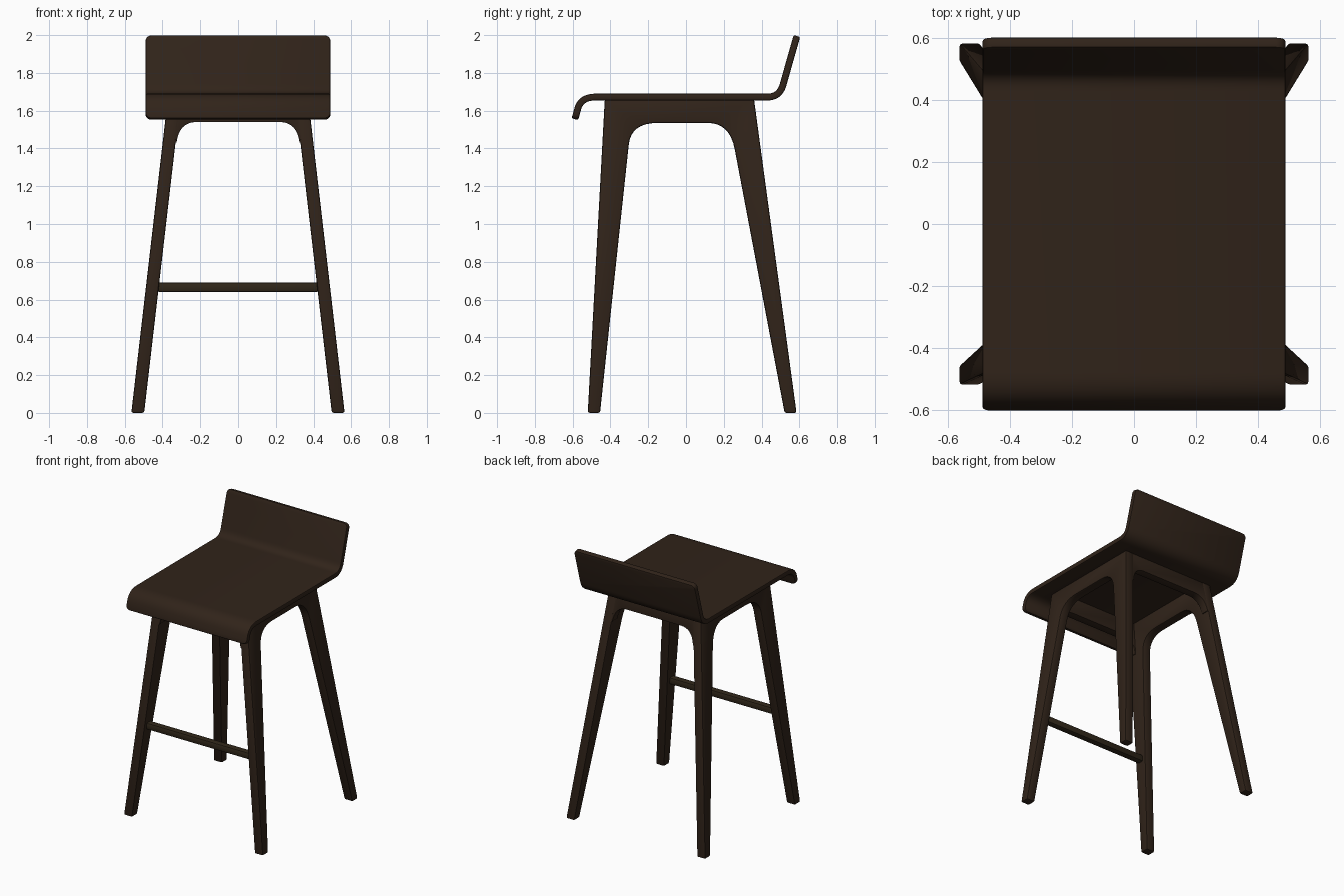
import bpy, bmesh
from mathutils import Vector

if "Cube" in bpy.data.objects:
    bpy.data.objects.remove(bpy.data.objects["Cube"])

wood = bpy.data.materials.new("dark_wood")
wood.diffuse_color = (0.030, 0.017, 0.010, 1)
wood.use_nodes = True
wood.node_tree.nodes["Principled BSDF"].inputs["Base Color"].default_value = wood.diffuse_color
bar_wood = bpy.data.materials.new("footrest_wood")
bar_wood.diffuse_color = (0.030, 0.020, 0.010, 1)
bar_wood.use_nodes = True
bar_wood.node_tree.nodes["Principled BSDF"].inputs["Base Color"].default_value = bar_wood.diffuse_color


def curve(a, c, b, n=8):
    """Rounded corner from a to b, pulled toward c."""
    a, c, b = Vector(a), Vector(c), Vector(b)
    return [tuple(a * (1 - t) ** 2 + c * 2 * t * (1 - t) + b * t * t)
            for t in (i / n for i in range(n + 1))]


def finish(name, bm, mat, bevel, thickness=0):
    bmesh.ops.recalc_face_normals(bm, faces=bm.faces)
    me = bpy.data.meshes.new(name)
    bm.to_mesh(me)
    bm.free()
    ob = bpy.data.objects.new(name, me)
    bpy.context.collection.objects.link(ob)
    me.materials.append(mat)
    if thickness:
        so = ob.modifiers.new("thickness", 'SOLIDIFY')
        so.thickness, so.offset = thickness, 0
    be = ob.modifiers.new("soft_edges", 'BEVEL')
    be.width, be.segments = bevel, 2
    be.limit_method, be.angle_limit = 'ANGLE', 0.7
    bpy.ops.object.select_all(action='DESELECT')
    ob.select_set(True)
    bpy.context.view_layer.objects.active = ob
    bpy.ops.object.convert(target='MESH')
    bpy.ops.object.shade_smooth_by_angle(angle=0.6)
    return ob


def slab(name, outline, near, far, mat=wood, bevel=0.01):
    """Closed outline placed on two surfaces given by near(p) and far(p)."""
    bm = bmesh.new()
    va = [bm.verts.new(near(*p)) for p in outline]
    vb = [bm.verts.new(far(*p)) for p in outline]
    bm.faces.new(va)
    bm.faces.new(vb[::-1])
    n = len(outline)
    for i in range(n):
        j = (i + 1) % n
        bm.faces.new((va[i], vb[i], vb[j], va[j]))
    return finish(name, bm, mat, bevel)


# Seat: one bent sheet with front lip and low backrest
path = ([(-0.588, 1.555)] + curve((-0.573, 1.61), (-0.556, 1.672), (-0.48, 1.672))
        + curve((0.43, 1.672), (0.495, 1.672), (0.513, 1.735)) + [(0.587, 1.995)])
bm = bmesh.new()
rows = [[bm.verts.new((x, y, z)) for x in (-0.49, 0.49)] for y, z in path]
for r, s in zip(rows, rows[1:]):
    bm.faces.new((r[0], r[1], s[1], s[0]))
bmesh.ops.bevel(bm, geom=rows[0] + rows[-1], offset=0.03, segments=5,
                profile=0.5, affect='VERTICES')
finish("seat", bm, wood, 0.008, 0.036)

# Side frames: front and rear leg joined by an arch, splayed outward
TOP = 1.66
arch = ([(-0.52, 0), (-0.455, 0)]
        + curve((-0.303, 1.42), (-0.291, 1.535), (-0.15, 1.535))
        + curve((0.115, 1.535), (0.232, 1.535), (0.258, 1.395))
        + [(0.522, 0), (0.585, 0), (0.36, TOP), (-0.43, TOP)])
for side, s in (("left", -1), ("right", 1)):
    slab(side + "_leg_frame", arch,
         lambda y, z: (s * (0.565 - 0.116 * z), y, z),
         lambda y, z: (s * (0.497 - 0.116 * z), y, z))

# Front and rear aprons with rounded corners running into the legs
apron = ([(-0.34, TOP - 0.003), (-0.345, 1.43)]
         + curve((-0.326, 1.43), (-0.312, 1.54), (-0.22, 1.54))
         + curve((0.22, 1.54), (0.312, 1.54), (0.326, 1.43))
         + [(0.345, 1.43), (0.34, TOP - 0.003)])
for name, foot, top, d in (("front_apron", -0.52, -0.43, 1), ("rear_apron", 0.585, 0.36, -1)):
    def at(z, inset):
        return foot + (top - foot) * z / TOP + d * inset
    slab(name, apron,
         lambda x, z: (x, at(z, 0.003), z),
         lambda x, z: (x, at(z, 0.065), z), bevel=0.004)

# Footrest bar between the front legs
bar = [(-0.46, 0.64), (-0.41, 0.64), (-0.41, 0.69), (-0.46, 0.69)]
slab("footrest", bar, lambda y, z: (-0.43, y, z), lambda y, z: (0.43, y, z), bar_wood, 0.012)
